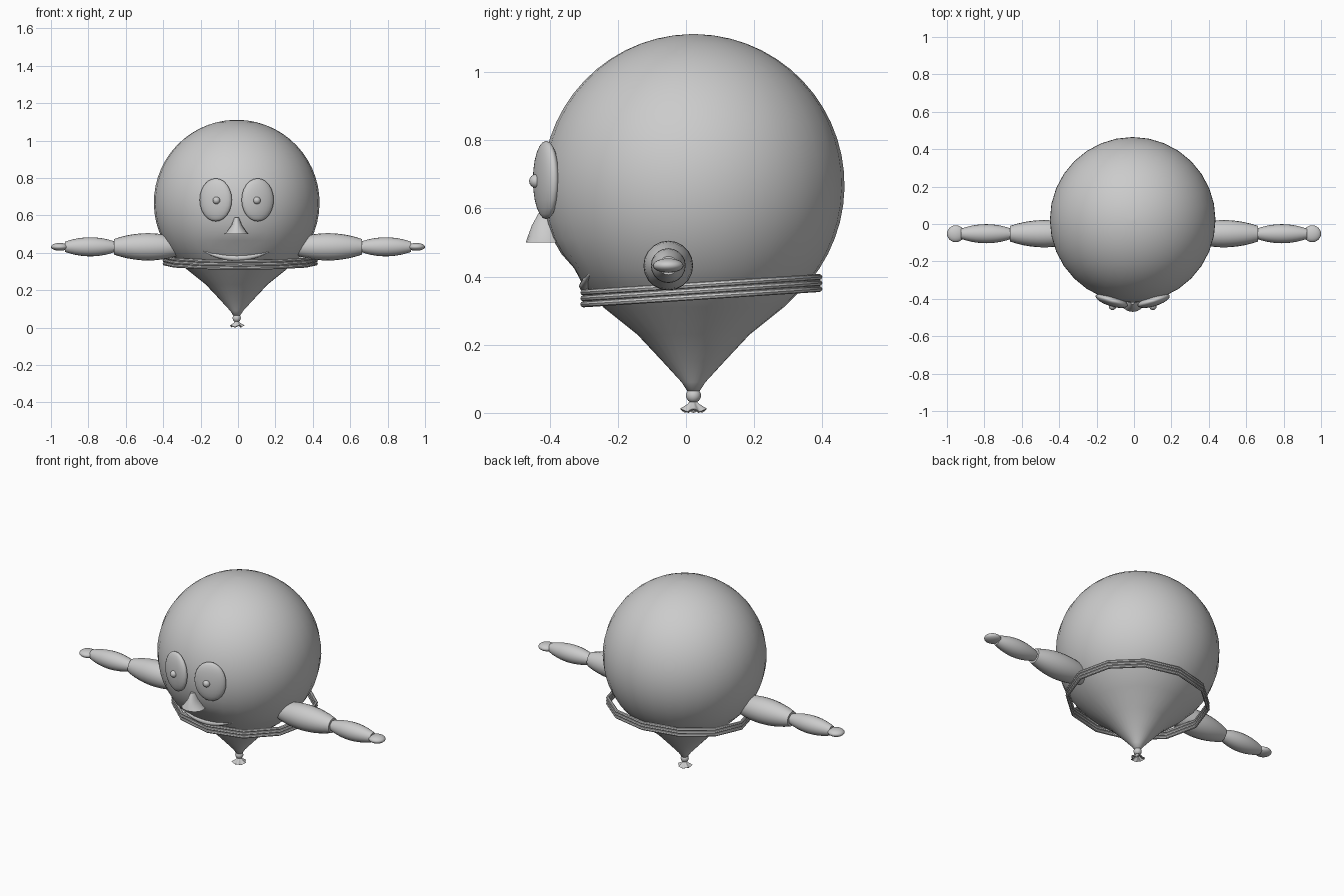
import bpy, bmesh, math
from mathutils import Matrix, Vector

if "Cube" in bpy.data.objects:
    bpy.data.objects.remove(bpy.data.objects["Cube"])

GREY = (0.6, 0.6, 0.6, 1)
mat = bpy.data.materials.new("plain_grey")
mat.use_nodes = True
mat.diffuse_color = GREY
mat.node_tree.nodes["Principled BSDF"].inputs["Base Color"].default_value = GREY

CX, CY, CZ, R = -0.007, 0.022, 0.668, 0.443
CONE = [(0.012, 0.055), (0.035, 0.09), (0.09, 0.15), (0.165, 0.23), (0.265, 0.31)]


def finish(name, bm, angle=40):
    bmesh.ops.recalc_face_normals(bm, faces=bm.faces)
    mesh = bpy.data.meshes.new(name)
    bm.to_mesh(mesh)
    bm.free()
    mesh.materials.append(mat)
    ob = bpy.data.objects.new(name, mesh)
    bpy.context.collection.objects.link(ob)
    bpy.ops.object.select_all(action='DESELECT')
    ob.select_set(True)
    bpy.context.view_layer.objects.active = ob
    bpy.ops.object.shade_smooth_by_angle(angle=math.radians(angle))
    return ob


def skin(rings, closed=False):
    """Bridge equal loops of points; cap the ends unless closed."""
    bm = bmesh.new()
    loops = [[bm.verts.new(p) for p in ring] for ring in rings]
    n = len(loops[0])
    pairs = list(zip(loops, loops[1:])) + ([(loops[-1], loops[0])] if closed else [])
    for a, b in pairs:
        for i in range(n):
            j = (i + 1) % n
            bm.faces.new((a[i], a[j], b[j], b[i]))
    if not closed:
        bm.faces.new(loops[0])
        bm.faces.new(loops[-1])
    return bm


def circle(n, fn):
    return [fn(math.cos(2 * math.pi * i / n), math.sin(2 * math.pi * i / n)) for i in range(n)]


def ellipsoid(name, centre, size, yaw=0.0, seg=24):
    bm = bmesh.new()
    bmesh.ops.create_uvsphere(bm, u_segments=seg, v_segments=seg // 2, radius=1)
    m = Matrix.Translation(centre) @ Matrix.Rotation(yaw, 4, 'Z') @ Matrix.Diagonal((*size, 1))
    bmesh.ops.transform(bm, matrix=m, verts=bm.verts)
    return finish(name, bm, 80)


# Balloon body: tapered neck running into a sphere
profile = CONE + [(R * math.cos(t), CZ + R * math.sin(t))
                  for t in (math.radians(-40 + k * 129 / 20) for k in range(21))]


def body_radius(z):
    for (r0, z0), (r1, z1) in zip(profile, profile[1:]):
        if z0 <= z <= z1:
            return r0 + (r1 - r0) * (z - z0) / (z1 - z0)
    return 0


body = skin([circle(32, lambda c, s: (CX + r * c, CY + r * s, z)) for r, z in profile])
# Shallow mouth hollow pressed into the front
for v in body.verts:
    if v.co.y < 0:
        v.co.y += 0.02 * math.exp(-((v.co.x - CX) / 0.13) ** 2 - ((v.co.z - 0.42) / 0.045) ** 2)
finish("balloon_body", body, 60)

# Lower lip: tapered tube that follows the body
rings = []
for k in range(17):
    u = -1 + k / 8
    x, z = 0.185 * u, 0.372 + 0.04 * u * u
    y = CY - math.sqrt(body_radius(z) ** 2 - x * x) + 0.008
    t = 0.002 + 0.014 * (1 - u * u)
    rings.append(circle(8, lambda c, s: (CX + x, y + t * c, z + t * s)))
finish("lower_lip", skin(rings), 60)

# Eyes and pupils
for side, label in ((-1, "right"), (1, "left")):
    ellipsoid(label + "_eye", (CX + side * 0.112, -0.41, 0.683), (0.09, 0.03, 0.115), side * 0.3)
    ellipsoid(label + "_pupil", (CX + side * 0.108, -0.44, 0.68), (0.02, 0.02, 0.02), 0, 16)

# Nose: leaning cone, wide at the bottom
nose = [(0.066, 0.06, -0.41, 0.5), (0.05, 0.055, -0.41, 0.515),
        (0.027, 0.042, -0.41, 0.55), (0.012, 0.025, -0.405, 0.59)]
finish("nose", skin([circle(16, lambda c, s: (CX + a * c, y + b * s, z)) for a, b, y, z in nose]))


# Arms: barrel segments with cut ends, and flat round hands
def barrel(name, side, x0, x1, r_end, r_mid):
    rings = []
    for k in range(11):
        u = -1 + k / 5
        r = r_end + (r_mid - r_end) * (1 - u * u)
        x = side * (x0 + (x1 - x0) * (u + 1) / 2)
        rings.append(circle(20, lambda c, s: (x, -0.052 + r * c, 0.432 + r * s)))
    finish(name, skin(rings))


for side, label in ((-1, "right"), (1, "left")):
    barrel(label + "_upper_arm", side, 0.3, 0.662, 0.042, 0.073)
    barrel(label + "_forearm", side, 0.655, 0.925, 0.027, 0.051)
    ellipsoid(label + "_hand", (side * 0.953, -0.052, 0.432), (0.047, 0.045, 0.021))

# Belt: three faceted hoops, tilted up toward the back
for k in range(3):
    rings = []
    for i in range(12):
        a = i * math.pi / 6
        d = Vector((math.cos(a), math.sin(a), 0))
        p = Vector((0.012 + 0.406 * d.x, 0.045 + 0.346 * d.y,
                    0.341 + 0.0175 * k + 0.0225 * d.y))
        rings.append(circle(8, lambda c, s: p + d * 0.009 * c + Vector((0, 0, 0.009 * s))))
    finish("belt_hoop_%d" % (k + 1), skin(rings, closed=True), 35)

# Knot and ruffled tail
ellipsoid("knot", (CX, CY, 0.051), (0.022, 0.022, 0.022))
tail = []
for r, z, w in ((0.008, 0.036, 0), (0.018, 0.023, 0.15), (0.036, 0.008, 0.3), (0.03, 0.004, 0.3), (0.008, 0.025, 0)):
    ring = []
    for i in range(30):
        a = 2 * math.pi * i / 30
        f = math.cos(5 * a)
        ring.append((CX + r * (1 + 0.5 * w * f) * math.cos(a), CY + r * (1 + 0.5 * w * f) * math.sin(a),
                     z + 0.014 * w * f))
    tail.append(ring)
finish("balloon_tail", skin(tail), 50)
